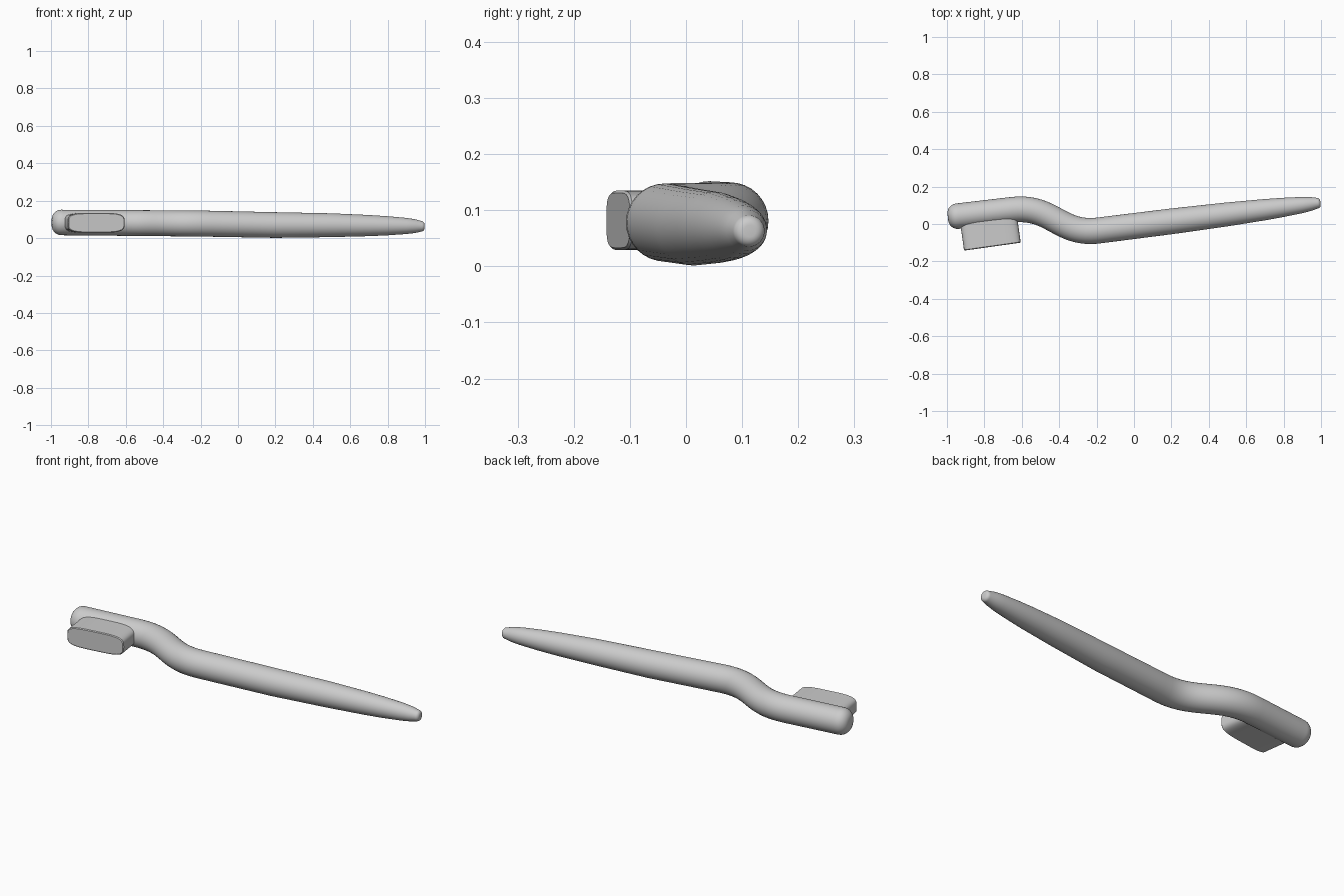
import bpy
import bmesh
import math
from mathutils import Vector, Matrix
from mathutils.geometry import interpolate_bezier

if "Cube" in bpy.data.objects:
    bpy.data.objects.remove(bpy.data.objects["Cube"])

SIDES = 32

grey = bpy.data.materials.new("plain grey")
grey.use_nodes = True
colour = (0.6, 0.6, 0.6, 1)
grey.diffuse_color = colour
grey.node_tree.nodes["Principled BSDF"].inputs["Base Color"].default_value = colour


def loft(name, rings):
    """Skin a list of closed rings and cap both ends."""
    bm = bmesh.new()
    loops = [[bm.verts.new(p) for p in ring] for ring in rings]
    n = len(loops[0])
    for a, b in zip(loops, loops[1:]):
        for i in range(n):
            j = (i + 1) % n
            bm.faces.new((a[i], a[j], b[j], b[i]))
    bm.faces.new(loops[0])
    bm.faces.new(loops[-1])
    bmesh.ops.recalc_face_normals(bm, faces=bm.faces)
    mesh = bpy.data.meshes.new(name)
    bm.to_mesh(mesh)
    bm.free()
    mesh.materials.append(grey)
    obj = bpy.data.objects.new(name, mesh)
    bpy.context.collection.objects.link(obj)
    bpy.ops.object.select_all(action='DESELECT')
    obj.select_set(True)
    bpy.context.view_layer.objects.active = obj
    bpy.ops.object.shade_smooth_by_angle(angle=math.radians(40))
    return obj


def lerp_table(table, x):
    """Interpolate (x, height, radius) stations."""
    for (x0, *a), (x1, *b) in zip(table, table[1:]):
        if x <= x1:
            t = max(0, (x - x0) / (x1 - x0))
            return [p + (q - p) * t for p, q in zip(a, b)]
    return table[-1][1:]


# Handle: centre line with an S-shaped neck, then a long taper
stations = [(-1, .084, .068), (-.2, .078, .0695), (.2, .070, .0685),
            (.5, .069, .0635), (.7, .067, .0565), (.8, .066, .051),
            (.9, .065, .043), (.96, .064, .035), (1, .063, .028)]
neck_start, neck_end = Vector((-.65, .076)), Vector((-.2, -.036))
head_end, tail_end = Vector((-.995, .036)), Vector((.997, .114))
path = [head_end.lerp(neck_start, i / 6) for i in range(6)]
path += interpolate_bezier(neck_start, Vector((-.44, .1)),
                           Vector((-.40, -.055)), neck_end, 20)
path += [neck_end.lerp(tail_end, i / 24) for i in range(1, 25)]
path = [Vector(p[:2]) for p in path]


def ring(centre, tangent, height, radius):
    side = Vector((-tangent.y, tangent.x, 0))
    middle = Vector((centre.x, centre.y, height))
    angles = [math.tau * i / SIDES for i in range(SIDES)]
    return [middle + side * radius * math.cos(a) + Vector((0, 0, radius * math.sin(a)))
            for a in angles]


def rounded_end(point, tangent, fillet):
    """Rings that round off an end, from the tip inward."""
    height, radius = lerp_table(stations, point.x)
    steps = [math.pi / 2 * i / 6 for i in range(7)]
    return [ring(point + tangent * fillet * (1 - math.sin(a)), tangent, height,
                 radius - fillet * (1 - math.cos(a)))
            for a in reversed([math.pi / 2 - s for s in reversed(steps)])][::-1]


head_dir = (path[1] - path[0]).normalized()
tail_dir = (path[-1] - path[-2]).normalized()
body = []
for i in range(1, len(path) - 1):
    tangent = (path[i + 1] - path[i - 1]).normalized()
    body.append(ring(path[i], tangent, *lerp_table(stations, path[i].x)))


def end_rings(tip, inward, fillet):
    height, radius = lerp_table(stations, tip.x)
    rings = []
    for i in range(7):
        a = math.pi / 2 * i / 6
        rings.append((tip + inward * fillet * (1 - math.cos(a)), height,
                      radius - fillet * (1 - math.sin(a))))
    return rings


head = [ring(c, head_dir, h, r) for c, h, r in end_rings(path[0], head_dir, .05)]
tail = [ring(c, tail_dir, h, r) for c, h, r in end_rings(path[-1], -tail_dir, .018)]
loft("handle", head + body + tail[::-1])

# Bristle block: rounded oblong standing out of the front of the head
turn = Matrix.Translation((-.757, -.121, .082)) @ Matrix.Rotation(math.radians(8), 4, 'Z')


def oblong(depth, inset):
    points = []
    for i in range(48):
        c, s = math.cos(math.tau * i / 48), math.sin(math.tau * i / 48)
        x = math.copysign(abs(c) ** .5, c) * (.153 - inset)
        z = math.copysign(abs(s) ** .5, s) * (.053 - inset)
        points.append(turn @ Vector((x, depth, z)))
    return points


loft("bristles", [oblong(0, .004), oblong(.004, 0), oblong(.16, 0)])
